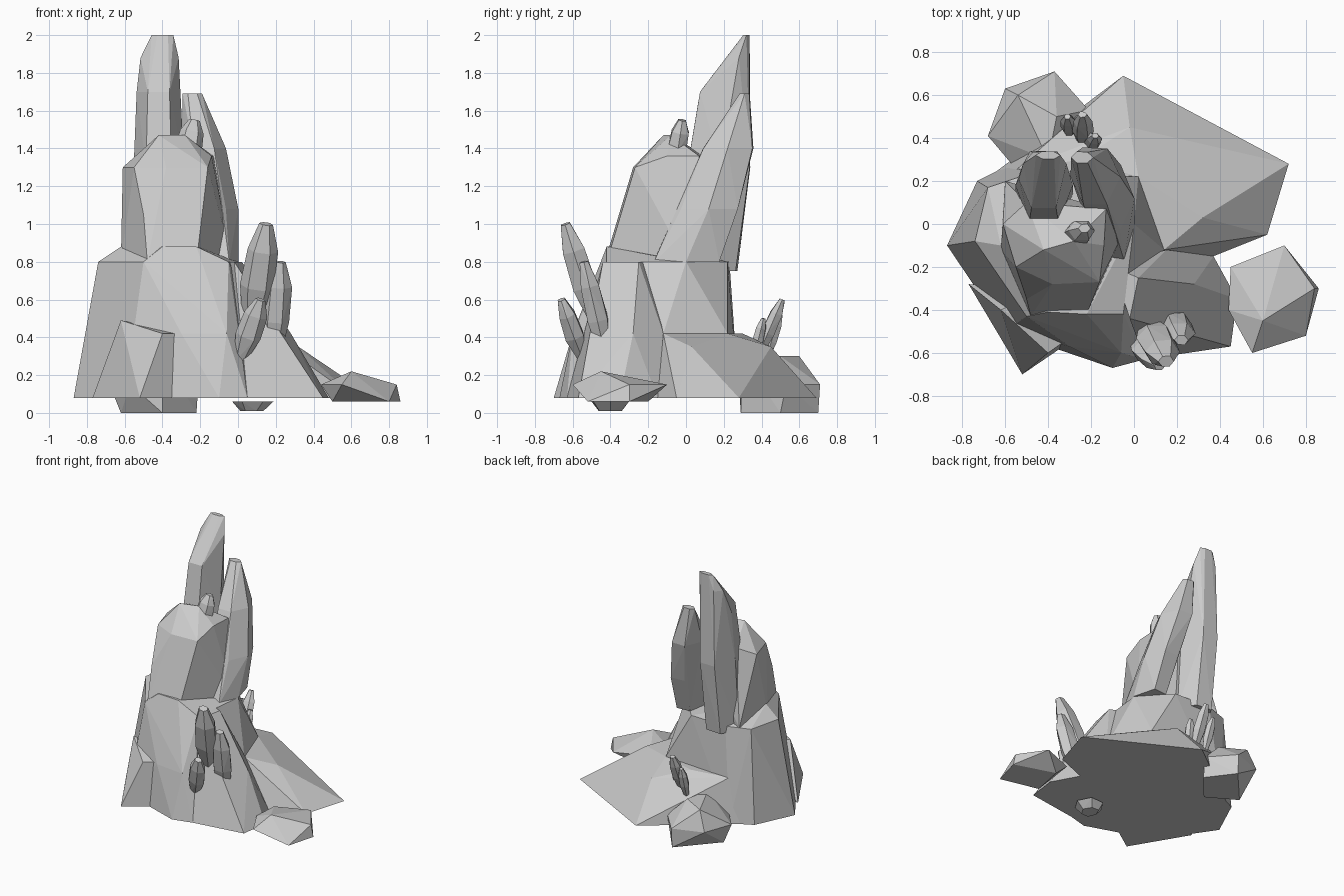
import bpy
import bmesh
import math
import random
from mathutils import Vector

random.seed(4)
if "Cube" in bpy.data.objects:
    bpy.data.objects.remove(bpy.data.objects["Cube"], do_unlink=True)

stone = bpy.data.materials.new("light_grey_stone")
stone.use_nodes = True
stone.diffuse_color = (.6, .6, .6, 1)
stone.node_tree.nodes["Principled BSDF"].inputs["Base Color"].default_value = stone.diffuse_color

# Heights shared by several parts
GROUND = .08
SHOULDER = .42
LEDGE = .8
CROWN = 1.3


def rock(name, points):
    """Flat faceted chunk wrapped tightly around its corner points."""
    bm = bmesh.new()
    for point in points:
        bm.verts.new(point)
    result = bmesh.ops.convex_hull(bm, input=bm.verts[:])
    spare = [item for item in result["geom_interior"] if isinstance(item, bmesh.types.BMVert)]
    bmesh.ops.delete(bm, geom=spare, context="VERTS")
    bmesh.ops.dissolve_limit(bm, angle_limit=math.radians(2), verts=bm.verts[:], edges=bm.edges[:])
    bmesh.ops.recalc_face_normals(bm, faces=bm.faces[:])
    mesh = bpy.data.meshes.new(name)
    bm.to_mesh(mesh)
    bm.free()
    mesh.materials.append(stone)
    part = bpy.data.objects.new(name, mesh)
    bpy.context.collection.objects.link(part)


def level(height, *corners):
    """Plan corners that share one height."""
    return [Vector((x, y, height)) for x, y in corners]


def ring(centre, across, out, sides=6):
    """Slightly uneven polygon spanned by two half-axis vectors."""
    points = []
    for i in range(sides):
        angle = math.tau * i / sides
        uneven = random.uniform(.93, 1.07)
        points.append(centre + (across * math.cos(angle) + out * math.sin(angle)) * uneven)
    return points


def stack(name, *layers):
    """Chunk made of level rings: centre, half width and half depth."""
    points = []
    for x, y, z, width, depth in layers:
        points += ring(Vector((x, y, z)), Vector((width, 0, 0)), Vector((0, depth, 0)))
    rock(name, points)


def crystal(name, foot, tip, girth):
    """Leaning shard, swollen in the middle, with a blunt tip."""
    foot, tip = Vector(foot), Vector(tip)
    axis = (tip - foot).normalized()
    across = Vector((0, 1, 0)).cross(axis).normalized() * girth
    out = axis.cross(across) * .8
    points = []
    for along, swell in ((0, .5), (.4, 1), (.75, .9), (1, .4)):
        points += ring(foot.lerp(tip, along), across * swell, out * swell)
    rock(name, points)


# Broad lower mass with upright walls and a flat ledge
rock("lower_mass",
     level(GROUND, (-.87, -.1), (-.6, -.5), (-.1, -.67), (.05, -.63),
           (.14, -.1), (-.57, .28), (-.73, .2))
     + level(SHOULDER, (-.75, -.1), (-.3, -.57), (-.06, -.6), (.14, -.12), (.02, .22))
     + level(LEDGE, (-.74, -.08), (-.68, .17), (-.5, .23), (-.2, .22),
             (0, 0), (-.05, -.42), (-.5, -.43))
     + level(.88, (-.62, -.1), (-.4, -.41), (-.22, -.42)))

# Front corner ledge
rock("front_ledge",
     level(GROUND, (-.52, -.7), (-.3, -.55), (-.77, -.28), (-.4, -.3))
     + level(SHOULDER, (-.4, -.6), (-.3, -.53), (-.4, -.3))
     + level(.49, (-.62, -.4)))

# Front right buttress
rock("front_right_buttress",
     level(GROUND, (.05, -.63), (.45, -.57), (.48, -.35), (.37, -.15), (-.1, -.2))
     + level(SHOULDER, (.28, -.28), (.2, -.45), (.15, -.12))
     + level(LEDGE, (-.02, -.44), (.02, -.25), (-.1, -.2)))

# Low tent-shaped flank spreading to the back
rock("rear_flank",
     level(GROUND, (.62, -.05), (.72, .28), (-.05, .69), (-.2, .5), (-.7, .2),
           (.37, -.15), (-.1, -.2))
     + level(.35, (.32, .03), (.08, .32), (-.02, .45))
     + level(SHOULDER, (.14, -.12), (.02, .22), (-.25, .3), (-.55, .25)))

# Upper front crag
rock("upper_crag",
     level(LEDGE, (-.62, -.12), (-.6, .2), (-.48, -.43), (-.22, -.42), (-.03, 0))
     + level(1.05, (-.5, -.35))
     + level(CROWN, (-.61, 0), (-.55, -.2), (-.38, -.28), (-.16, -.27))
     + level(1.36, (-.14, -.1), (-.13, .07), (-.5, .1))
     + level(1.47, (-.42, -.12), (-.28, -.08)))

# Two leaning spires
stack("main_spire",
      (-.4, .32, 2, .06, .02), (-.42, .28, 1.88, .1, .06), (-.42, .21, 1.7, .11, .15),
      (-.42, .18, CROWN, .13, .19), (-.42, .14, .75, .13, .15))
stack("side_spire",
      (-.24, .31, 1.69, .05, .03), (-.18, .22, 1.4, .11, .15),
      (-.12, .12, 1.08, .12, .18), (-.1, 0, LEDGE, .11, .2))

# Boulders and the pebble under the front edge
rock("rear_boulder",
     level(0, (-.62, .42), (-.37, .7), (-.22, .5), (-.4, .29))
     + level(.15, (-.68, .41), (-.6, .63), (-.37, .71), (-.21, .53), (-.57, .28))
     + level(.3, (-.54, .6), (-.36, .5), (-.4, .3)))
rock("side_boulder",
     level(.06, (.86, -.3), (.8, -.52), (.5, -.45), (.55, -.2))
     + level(.15, (.45, -.2), (.7, -.1), (.84, -.3), (.55, -.6), (.44, -.4))
     + level(.22, (.6, -.45)))
stack("under_pebble", (.07, -.4, .01, .06, .07), (.08, -.4, .06, .11, .11))

# Small crystals on the front, crown and back
for name, foot, tip, girth in (
    ("front_crystal_tall", (.07, -.46, .45), (.15, -.64, 1), .09),
    ("front_crystal_right", (.18, -.42, .28), (.22, -.54, .8), .08),
    ("front_crystal_low", (.01, -.54, .28), (.12, -.66, .6), .07),
    ("crown_crystal", (-.28, -.06, CROWN), (-.23, -.02, 1.55), .07),
    ("rear_crystal_tall", (-.24, .38, .3), (-.24, .51, .6), .05),
    ("rear_crystal_left", (-.3, .42, .28), (-.31, .5, .52), .04),
    ("rear_crystal_low", (-.2, .36, .3), (-.18, .41, .5), .04),
):
    crystal(name, foot, tip, girth)
